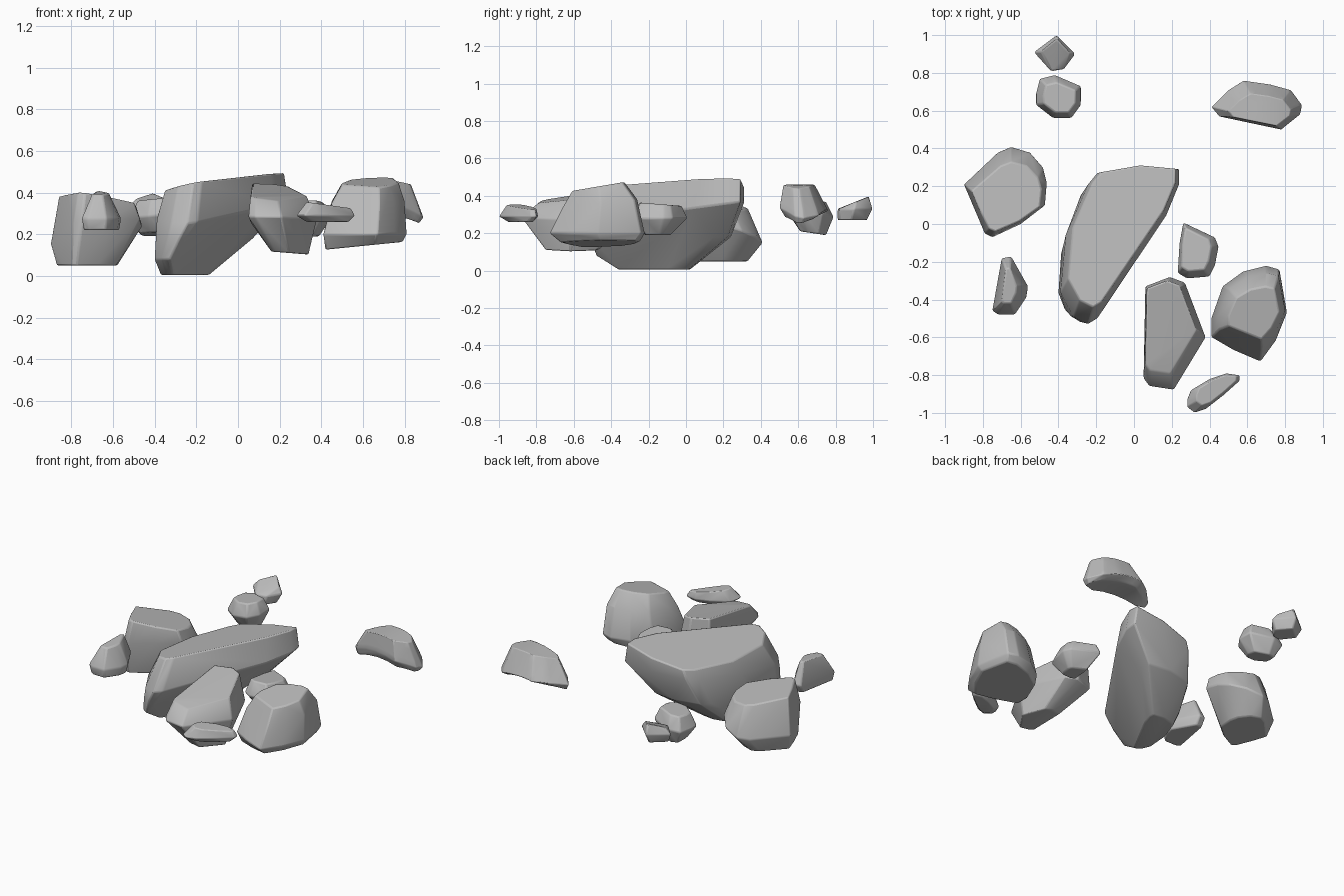
import bpy, bmesh, math
from mathutils import Vector

default_cube = bpy.data.objects.get("Cube")
if default_cube:
    bpy.data.objects.remove(default_cube, do_unlink=True)

# One plain stone colour
stone = bpy.data.materials.new("grey_stone")
stone.use_nodes = True
stone.diffuse_color = (0.5, 0.5, 0.5, 1)
stone.node_tree.nodes["Principled BSDF"].inputs["Base Color"].default_value = stone.diffuse_color


def bounds(points):
    xs, ys = zip(*points)
    return min(xs), max(xs), min(ys), max(ys)


def level(height, box=None, tilt_x=0.0, tilt_y=0.0):
    """A copy of the outline at one height, fitted in a box and tilted."""
    return dict(height=height, box=box, tilt_x=tilt_x, tilt_y=tilt_y)


def ring(outline, height, box, tilt_x, tilt_y):
    left, right, front, back = bounds(outline)
    box = box or (left, right, front, back)
    for x, y in outline:
        u = (x - left) / (right - left)
        v = (y - front) / (back - front)
        px = box[0] + u * (box[1] - box[0])
        py = box[2] + v * (box[3] - box[2])
        rise = tilt_x * (u - 0.5) * (box[1] - box[0]) + tilt_y * (v - 0.5) * (box[3] - box[2])
        yield Vector((px, py, height + rise)) / 100


def rock(name, outline, levels, arch=0.0, soften=0.008):
    """Chip a boulder as the hull of stacked outlines, measured in hundredths."""
    bm = bmesh.new()
    for tier in levels:
        for point in ring(outline, **tier):
            bm.verts.new(point)
    bmesh.ops.convex_hull(bm, input=bm.verts)
    loose = [v for v in bm.verts if not v.link_faces]
    bmesh.ops.delete(bm, geom=loose, context='VERTS')
    bmesh.ops.dissolve_limit(bm, angle_limit=math.radians(6), verts=bm.verts, edges=bm.edges)
    # Arched stones sag towards both ends
    if arch:
        bmesh.ops.triangulate(bm, faces=bm.faces)
        bmesh.ops.subdivide_edges(bm, edges=bm.edges, cuts=3, use_grid_fill=True)
        left, right, _, _ = bounds(outline)
        for v in bm.verts:
            u = (v.co.x * 200 - left - right) / (right - left)
            v.co.z -= arch * u * u
    bmesh.ops.recalc_face_normals(bm, faces=bm.faces)
    mesh = bpy.data.meshes.new(name)
    bm.to_mesh(mesh)
    bm.free()
    mesh.materials.append(stone)
    obj = bpy.data.objects.new(name, mesh)
    bpy.context.collection.objects.link(obj)
    # Worn edges
    bevel = obj.modifiers.new("worn_edges", 'BEVEL')
    bevel.width = soften
    bevel.segments = 2
    bevel.limit_method = 'ANGLE'
    bevel.angle_limit = math.radians(25)
    bpy.ops.object.select_all(action='DESELECT')
    obj.select_set(True)
    bpy.context.view_layer.objects.active = obj
    bpy.ops.object.shade_smooth_by_angle(angle=math.radians(40))
    return obj


# Large leaning slab in the middle, its top falling to the right rear
rock("central_slab",
     [(-20, 28), (3, 32), (24, 30), (24, 22), (17, 5), (-2, -22),
      (-20, -50), (-25, -53), (-33, -49), (-40, -36), (-37, -5), (-25, 22)],
     [level(0.5, box=(-37, -14, -36, 2)),
      level(8, box=(-40, -9, -48, 9)),
      level(18, box=(-39, 7, -52, 24)),
      level(31, box=(-39, 24, -53, 31), tilt_x=0.03, tilt_y=0.12),
      level(45.5, box=(-35, 22, -44, 31), tilt_x=0.2, tilt_y=-0.06)])

# Blocky boulder on the right rear
rock("rear_right_boulder",
     [(-90, 21), (-72, 38), (-65, 41), (-55, 38), (-48, 30), (-46, 22),
      (-47, 10), (-60, 0), (-75, -7), (-79, -5), (-85, 8)],
     [level(5, box=(-87, -58, -3, 33)),
      level(21, tilt_x=0.2, tilt_y=-0.28),
      level(36.5, box=(-86, -49, -4, 33), tilt_x=-0.12, tilt_y=-0.15)])

# Small pointed stone on the right
rock("pointed_stone",
     [(-75, -46), (-70, -18), (-65, -17), (-62, -23), (-56, -33),
      (-57, -39), (-63, -48), (-72, -48)],
     [level(22, box=(-74, -57, -47, -20)),
      level(27.5),
      level(40, box=(-70, -62, -42, -23), tilt_y=0.08)])

# Two pebbles at the back
rock("back_pebble",
     [(-53, 91), (-41, 100), (-31, 90), (-37, 82), (-44, 81)],
     [level(27, box=(-50, -34, 81, 97)),
      level(33),
      level(37, box=(-49, -34, 84, 98), tilt_y=0.4)])

rock("round_pebble",
     [(-52, 69), (-50, 77), (-42, 79), (-35, 76), (-28, 73), (-28, 63),
      (-33, 56), (-43, 56), (-52, 63)],
     [level(20, box=(-47, -33, 61, 75), tilt_y=-0.15),
      level(29, tilt_x=0.1),
      level(37, box=(-48, -31, 59, 75), tilt_x=0.1)])

# Arched stone on the left rear, steep in front and sloping behind
rock("arched_stone",
     [(41, 62), (50, 71), (58, 76), (72, 74), (83, 71), (89, 63),
      (88, 58), (78, 50), (63, 53), (45, 57)],
     [level(30, box=(43, 87, 53, 71)),
      level(34, tilt_x=-0.02, tilt_y=-0.12),
      level(46, box=(50, 83, 52, 69), tilt_x=0.06)],
     arch=0.055, soften=0.006)

# Big boulder on the left front
rock("front_left_boulder",
     [(41, -50), (47, -33), (58, -25), (70, -22), (77, -24), (77, -35),
      (81, -47), (75, -62), (67, -73), (53, -67), (41, -60)],
     [level(14.5, box=(42, 79, -67, -25), tilt_x=0.1),
      level(20),
      level(36, box=(45, 80, -66, -26), tilt_y=0.1),
      level(45, box=(50, 77, -61, -33), tilt_y=0.17)])

# Sloping boulder at the front
rock("front_sloping_boulder",
     [(6, -33), (19, -28), (27, -31), (31, -45), (38, -60), (28, -77),
      (21, -88), (8, -86), (5, -82), (6, -65)],
     [level(11, box=(16, 34, -75, -47), tilt_x=-0.08),
      level(27, tilt_y=-0.05),
      level(40, box=(6, 33, -79, -30), tilt_x=-0.1, tilt_y=0.16)])

# Small stones beside the front boulders
rock("wedged_stone",
     [(26, 1), (33, -2), (43, -7), (45, -12), (43, -22), (40, -28),
      (28, -29), (23, -26), (24, -10)],
     [level(19, box=(28, 39, -22, -8)),
      level(28),
      level(35.5, box=(25, 41, -25, -2), tilt_y=-0.08)])

rock("front_flat_stone",
     [(28, -93), (30, -88), (40, -82), (49, -79), (56, -80), (56, -83),
      (47, -91), (38, -98), (32, -100), (28, -97)],
     [level(26, box=(33, 53, -95, -82)),
      level(29),
      level(34, box=(33, 54, -96, -80), tilt_x=-0.14)],
     soften=0.005)
